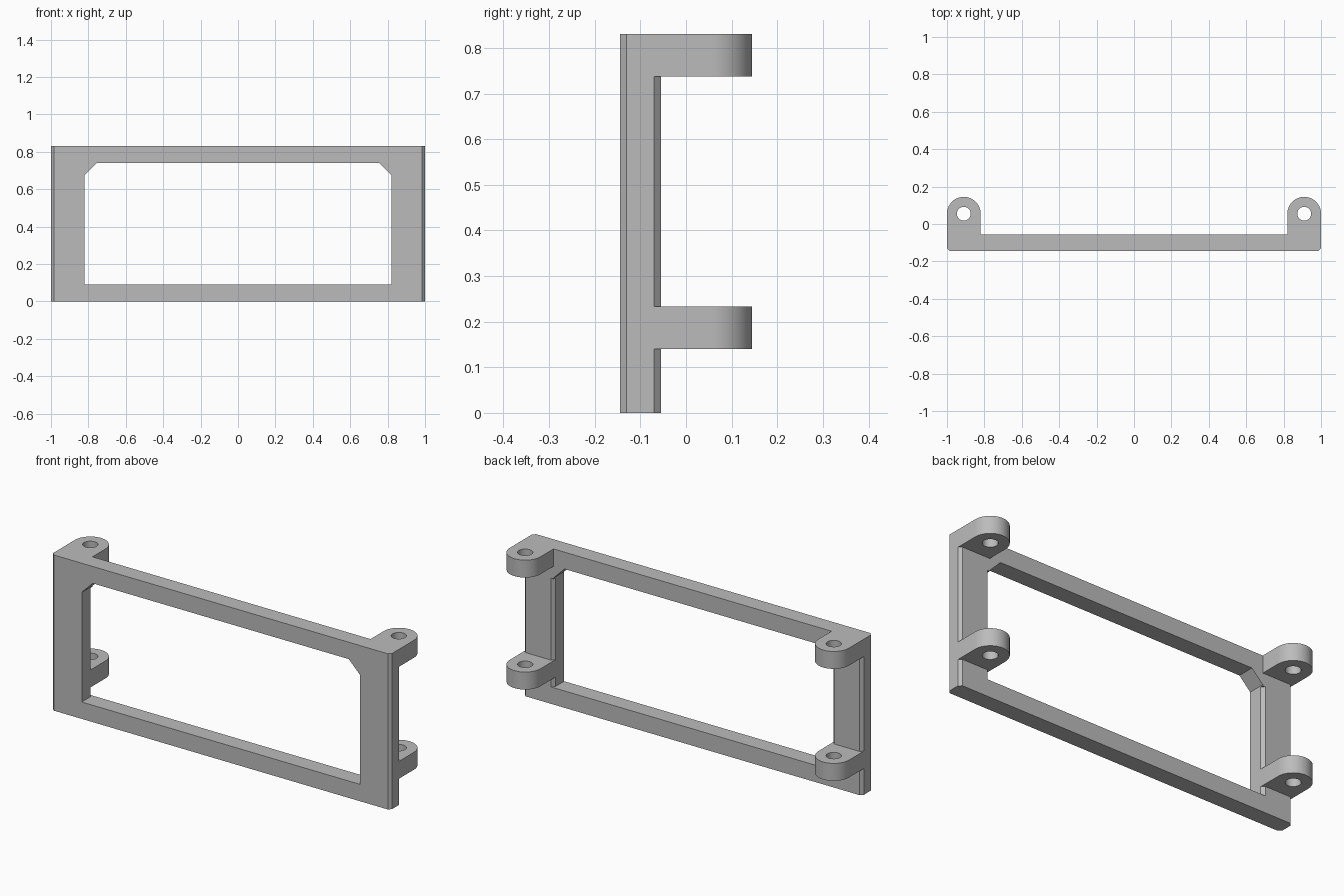
import bpy, bmesh
from math import sin, cos, pi

cube = bpy.data.objects.get("Cube")
if cube:
    bpy.data.objects.remove(cube, do_unlink=True)

HEIGHT, FRONT, BACK = 0.83, -0.145, -0.055
INNER = 0.82          # half width of the opening
CH = 0.015            # chamfer size
LUG_R, LUG_Y, HOLE_R = 0.09, 0.055, 0.037
LUG_X = 1 - LUG_R

grey = bpy.data.materials.new("plain grey")
grey.use_nodes = True
grey.diffuse_color = (0.5, 0.5, 0.5, 1)
grey.node_tree.nodes["Principled BSDF"].inputs["Base Color"].default_value = (0.5, 0.5, 0.5, 1)


def prism(name, outline, lo, hi, axis="z"):
    """Extrude a flat outline along z (plan) or y (elevation)."""
    bm = bmesh.new()
    place = (lambda a, b, c: (a, b, c)) if axis == "z" else (lambda a, b, c: (a, c, b))
    face = bm.faces.new([bm.verts.new(place(a, b, lo)) for a, b in outline])
    new = bmesh.ops.extrude_face_region(bm, geom=[face])["geom"]
    moved = [v for v in new if isinstance(v, bmesh.types.BMVert)]
    bmesh.ops.translate(bm, verts=moved, vec=place(0, 0, hi - lo))
    bmesh.ops.recalc_face_normals(bm, faces=bm.faces)
    mesh = bpy.data.meshes.new(name)
    bm.to_mesh(mesh)
    bm.free()
    mesh.materials.append(grey)
    obj = bpy.data.objects.new(name, mesh)
    bpy.context.collection.objects.link(obj)
    return obj


def combine(target, tool, operation):
    mod = target.modifiers.new("combine", "BOOLEAN")
    mod.operation, mod.object, mod.solver = operation, tool, "EXACT"
    bpy.context.view_layer.objects.active = target
    bpy.ops.object.modifier_apply(modifier=mod.name)
    bpy.data.objects.remove(tool, do_unlink=True)


def arc(x, y, r, turn, steps):
    return [(x + r * cos(turn * i / steps), y + r * sin(turn * i / steps)) for i in range(steps)]


# Bezel slab with chamfered upright outer edges
half = [(1 - CH, FRONT), (1, FRONT + CH), (1, BACK - CH), (1 - CH, BACK)]
frame = prism("bezel_frame", half + [(-x, y) for x, y in reversed(half)], 0, HEIGHT)

# Opening with clipped upper corners
side = [(INNER, 0.09), (INNER, 0.675), (INNER - 0.065, 0.74)]
opening = prism("opening_cutter", side + [(-x, z) for x, z in reversed(side)], -0.3, 0.3, "y")
combine(frame, opening, "DIFFERENCE")

for s in (1, -1):
    # Chamfer along the back of the opening's upright edges
    wedge = [(s * (INNER - CH), BACK - 2 * CH), (s * (INNER + 2 * CH), BACK + CH),
             (s * (INNER - CH), BACK + CH)]
    combine(frame, prism("chamfer_cutter", wedge, 0.09, 0.67), "DIFFERENCE")

    # Round-ended mounting lugs with a bolt hole
    start = BACK - CH
    plan = [(s * INNER, start), (s, start)]
    plan += [(s * LUG_X + s * (x - LUG_X), y) for x, y in arc(LUG_X, LUG_Y, LUG_R, pi, 32)]
    plan += [(s * INNER, LUG_Y)]
    for lo, hi in ((0.14, 0.233), (0.737, HEIGHT)):
        lug = prism("mounting_lug", plan, lo, hi)
        hole = prism("hole_cutter", arc(s * LUG_X, LUG_Y, HOLE_R, 2 * pi, 40), lo - 0.1, hi + 0.1)
        combine(lug, hole, "DIFFERENCE")
        combine(frame, lug, "UNION")

# Smooth the round parts, keep the edges sharp
bpy.ops.object.select_all(action="DESELECT")
frame.select_set(True)
bpy.context.view_layer.objects.active = frame
bpy.ops.object.shade_smooth_by_angle(angle=pi / 6)
